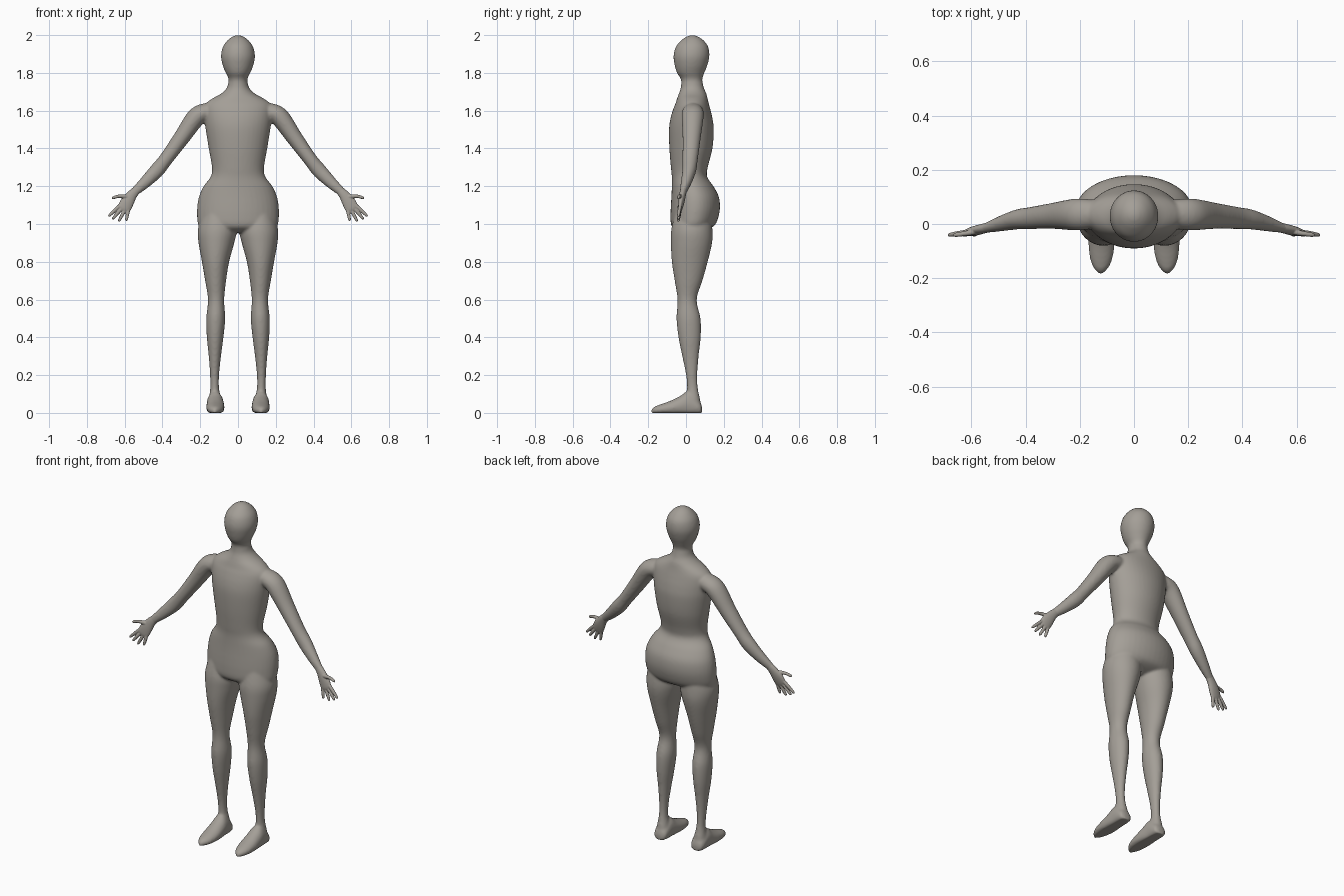
import bpy, bmesh, math
from mathutils import Vector

skin = bpy.data.materials.new("warm_grey")
skin.diffuse_color = (0.37, 0.345, 0.31, 1)


def catmull(a, b, c, d, t):
    return 0.5 * (2 * b + (c - a) * t + (2 * a - 5 * b + 4 * c - d) * t * t
                  + (3 * b - a - 3 * c + d) * t ** 3)


def loft(rings, sides=40, steps=5, floor=False):
    """Smooth closed tube through (centre, half axis u, half axis v) rings."""
    fine = []
    n = len(rings)
    for i in range(n - 1):
        q = [rings[max(0, min(n - 1, i + k))] for k in (-1, 0, 1, 2)]
        for s in range(steps):
            fine.append([catmull(q[0][j], q[1][j], q[2][j], q[3][j], s / steps)
                         for j in range(3)])
    fine.append(rings[-1])
    bm = bmesh.new()
    loops = []
    for c, u, v in fine:
        loop = []
        for k in range(sides):
            a = 2 * math.pi * k / sides
            p = c + u * math.cos(a) + v * math.sin(a)
            if floor:
                p.z = max(p.z, 0.0)
            loop.append(bm.verts.new(p))
        loops.append(loop)
    for a, b in zip(loops, loops[1:]):
        for k in range(sides):
            m = (k + 1) % sides
            bm.faces.new((a[k], a[m], b[m], b[k]))
    bm.faces.new(loops[0])
    bm.faces.new(loops[-1])
    bmesh.ops.recalc_face_normals(bm, faces=bm.faces)
    me = bpy.data.meshes.new("part")
    bm.to_mesh(me)
    bm.free()
    ob = bpy.data.objects.new("part", me)
    bpy.context.collection.objects.link(ob)
    return ob


def upright(rows):
    """Rings from rows of z, x min, x max, y min, y max."""
    return [(Vector(((a + b) / 2, (c + d) / 2, z)),
             Vector(((b - a) / 2, 0, 0)), Vector((0, (d - c) / 2, 0)))
            for z, a, b, c, d in rows]


def limb(rows):
    """Rings from rows of x, y, z, radius in the xz plane, radius along y."""
    pts = [Vector(r[:3]) for r in rows]
    out = []
    for i, r in enumerate(rows):
        t = pts[min(i + 1, len(rows) - 1)] - pts[max(i - 1, 0)]
        side = Vector((t.z, 0, -t.x)).normalized()
        out.append((pts[i], side * r[3], Vector((0, r[4], 0))))
    return out


def flip(rings, s):
    return [tuple(Vector((s * p.x, p.y, p.z)) for p in r) for r in rings]


def fuse(name, parts, voxel, smooth):
    """Join parts and melt them into one smooth skin."""
    bpy.ops.object.select_all(action='DESELECT')
    for p in parts:
        p.select_set(True)
    bpy.context.view_layer.objects.active = parts[0]
    bpy.ops.object.join()
    ob = bpy.context.view_layer.objects.active
    ob.name = name
    ob.data.materials.append(skin)
    rm = ob.modifiers.new("skin", 'REMESH')
    rm.mode = 'VOXEL'
    rm.voxel_size = voxel
    rm.use_smooth_shade = True
    sm = ob.modifiers.new("soften", 'SMOOTH')
    sm.factor = 0.5
    sm.iterations = smooth
    bpy.ops.object.shade_smooth()
    return ob


# torso: z, half width, y front, y back
torso = [(0.955, 0.13, -0.03, 0.07), (0.975, 0.19, -0.065, 0.125),
         (1.0, 0.212, -0.08, 0.157), (1.05, 0.217, -0.082, 0.175),
         (1.1, 0.215, -0.08, 0.18), (1.15, 0.205, -0.077, 0.172),
         (1.2, 0.182, -0.075, 0.145), (1.25, 0.145, -0.075, 0.112),
         (1.3, 0.138, -0.08, 0.115), (1.4, 0.155, -0.088, 0.14),
         (1.5, 0.171, -0.09, 0.147), (1.56, 0.178, -0.082, 0.14),
         (1.61, 0.18, -0.067, 0.128), (1.64, 0.168, -0.055, 0.12),
         (1.665, 0.135, -0.047, 0.114), (1.69, 0.09, -0.038, 0.108),
         (1.72, 0.06, -0.028, 0.095), (1.76, 0.049, -0.025, 0.086)]
# neck and head
head = [(1.70, 0.05, -0.02, 0.085), (1.765, 0.05, -0.027, 0.086),
        (1.80, 0.065, -0.048, 0.097), (1.84, 0.081, -0.06, 0.113),
        (1.89, 0.09, -0.066, 0.124), (1.94, 0.079, -0.053, 0.117),
        (1.975, 0.053, -0.022, 0.09), (1.993, 0.027, 0.005, 0.062),
        (2.0, 0.006, 0.027, 0.04)]
# leg: z, x inner, x outer, y front, y back
leg = [(1.05, 0.03, 0.19, -0.06, 0.13), (0.97, 0.008, 0.212, -0.078, 0.14),
       (0.9, 0.02, 0.209, -0.08, 0.138), (0.8, 0.047, 0.191, -0.075, 0.115),
       (0.7, 0.063, 0.174, -0.06, 0.087), (0.6, 0.073, 0.159, -0.045, 0.057),
       (0.5, 0.068, 0.168, -0.05, 0.077), (0.4, 0.077, 0.165, -0.04, 0.078),
       (0.3, 0.09, 0.155, -0.02, 0.067), (0.2, 0.1, 0.148, 0.0, 0.06),
       (0.13, 0.1, 0.147, 0.006, 0.063), (0.07, 0.088, 0.156, 0.0, 0.075),
       (0.03, 0.08, 0.16, 0.0, 0.08)]
# foot: y, x centre, half width, top height
foot = [(0.085, 0.121, 0.015, 0.03), (0.077, 0.121, 0.035, 0.055),
        (0.05, 0.121, 0.042, 0.085), (0.01, 0.121, 0.044, 0.115),
        (-0.03, 0.12, 0.047, 0.09), (-0.08, 0.12, 0.048, 0.065),
        (-0.13, 0.121, 0.041, 0.047), (-0.165, 0.122, 0.026, 0.034),
        (-0.183, 0.123, 0.008, 0.02)]
# arm: x, y, z, radius in plane, radius along y
arm = [(0.11, 0.037, 1.60, 0.035, 0.045), (0.17, 0.036, 1.592, 0.048, 0.056),
       (0.222, 0.035, 1.565, 0.05, 0.058), (0.30, 0.03, 1.455, 0.043, 0.048),
       (0.38, 0.022, 1.345, 0.037, 0.041), (0.43, 0.017, 1.283, 0.039, 0.037),
       (0.49, 0.002, 1.222, 0.032, 0.029), (0.545, -0.014, 1.172, 0.024, 0.019),
       (0.56, -0.018, 1.157, 0.024, 0.018)]
palm = [(0.535, -0.012, 1.182, 0.022, 0.018), (0.56, -0.018, 1.155, 0.027, 0.018),
        (0.585, -0.025, 1.118, 0.035, 0.017), (0.602, -0.031, 1.085, 0.035, 0.013),
        (0.609, -0.033, 1.07, 0.024, 0.008)]
# fingers: base and tip in x, z
fingers = [((0.625, 1.098), (0.686, 1.04)), ((0.612, 1.087), (0.665, 1.025)),
           ((0.597, 1.078), (0.632, 1.013)), ((0.58, 1.077), (0.592, 1.016))]

parts = [loft(upright([(z, -w, w, a, b) for z, w, a, b in rows]))
         for rows in (torso, head)]
for s in (-1, 1):
    parts.append(loft(flip(upright(leg), s)))
    sole = [(Vector((x, y, h * 0.4)), Vector((w, 0, 0)), Vector((0, 0, h * 0.6)))
            for y, x, w, h in foot]
    parts.append(loft(flip(sole, s), floor=True))
    parts.append(loft(flip(limb(arm), s)))
fuse("body", parts, 0.007, 8)

for s, side in ((-1, "right"), (1, "left")):
    parts = [loft(flip(limb(palm), s), sides=24)]
    for (x0, z0), (x1, z1) in fingers:
        rows = []
        for t, r in ((-0.3, 0.009), (0.3, 0.0095), (0.8, 0.008),
                     (0.95, 0.006), (1.0, 0.002)):
            rows.append((x0 + (x1 - x0) * t, -0.031 - 0.01 * t,
                         z0 + (z1 - z0) * t, r, r))
        parts.append(loft(flip(limb(rows), s), sides=12))
    # thumb
    thumb = [(0.565, -0.022, 1.135, 0.013, 0.012), (0.595, -0.03, 1.145, 0.012, 0.011),
             (0.63, -0.036, 1.147, 0.009, 0.009), (0.658, -0.04, 1.14, 0.008, 0.008),
             (0.668, -0.041, 1.134, 0.003, 0.003)]
    parts.append(loft(flip(limb(thumb), s), sides=12))
    fuse(side + "_hand", parts, 0.003, 2)
